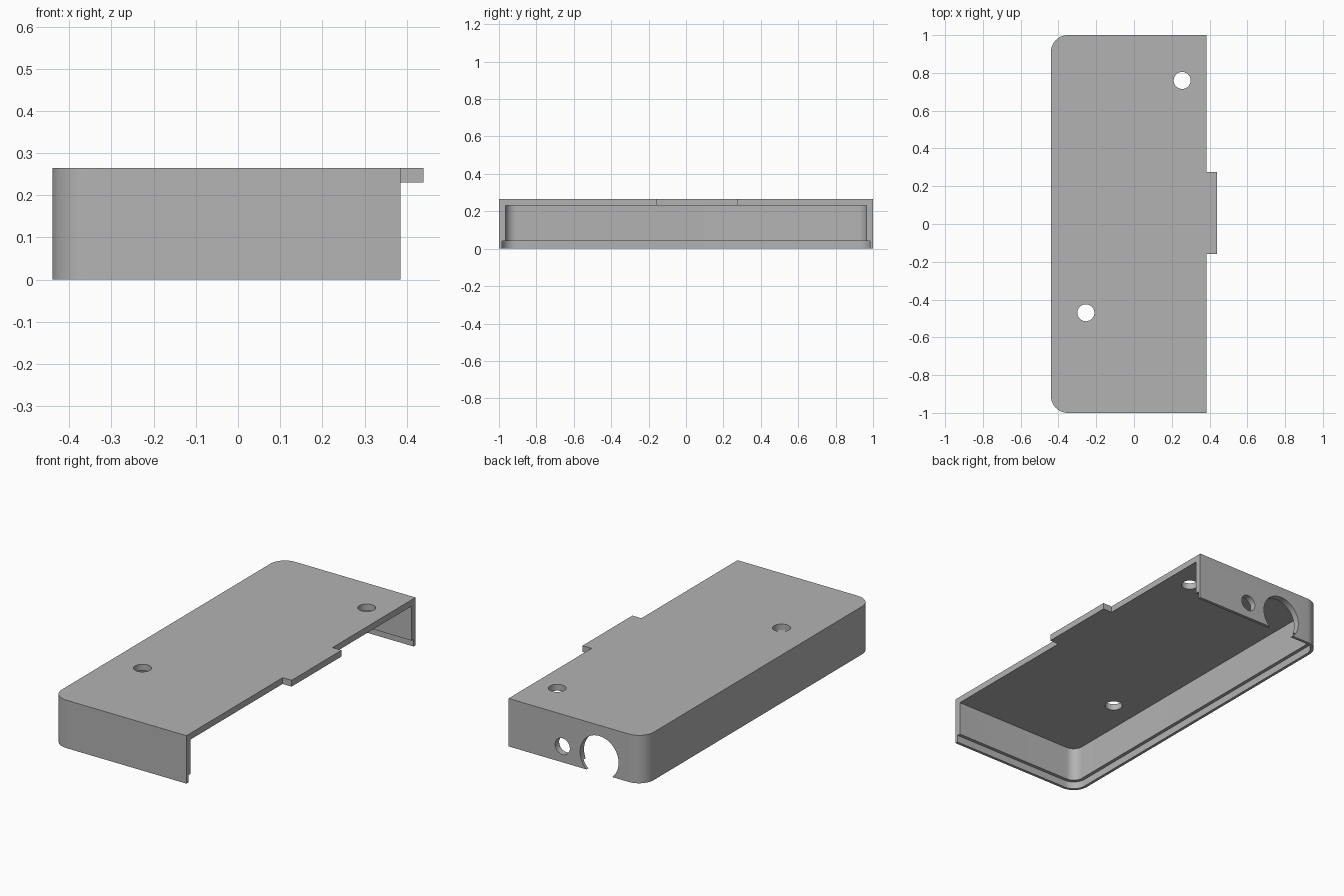
import bpy, bmesh, math
from mathutils import Matrix

if "Cube" in bpy.data.objects:
    bpy.data.objects.remove(bpy.data.objects["Cube"])

LEFT, OPEN_X, HALF_Y, TOP, CEILING = -0.44, 0.385, 1.0, 0.265, 0.23
WALL, RIM, RIM_TOP, RADIUS = 0.035, 0.016, 0.04, 0.09

grey = bpy.data.materials.new("light_grey")
grey.use_nodes = True
colour = (0.45, 0.45, 0.45, 1)
grey.diffuse_color = colour
grey.node_tree.nodes["Principled BSDF"].inputs["Base Color"].default_value = colour


def make_object(name, bm):
    bmesh.ops.recalc_face_normals(bm, faces=bm.faces)
    mesh = bpy.data.meshes.new(name)
    bm.to_mesh(mesh)
    bm.free()
    mesh.materials.append(grey)
    obj = bpy.data.objects.new(name, mesh)
    bpy.context.collection.objects.link(obj)
    return obj


def prism(name, points, z0, z1):
    """Extrude a flat outline from z0 up to z1."""
    bm = bmesh.new()
    face = bm.faces.new([bm.verts.new((x, y, z0)) for x, y in points])
    rise = bmesh.ops.extrude_face_region(bm, geom=[face])["geom"]
    bmesh.ops.translate(bm, vec=(0, 0, z1 - z0),
                        verts=[v for v in rise if isinstance(v, bmesh.types.BMVert)])
    return make_object(name, bm)


def rounded_side(inset, steps=12):
    """Left side of the case, with both corners rounded, from back to front."""
    r = RADIUS - inset
    points = []
    for sign, start in ((1, 90), (-1, 180)):
        for i in range(steps + 1):
            a = math.radians(start + 90 * i / steps)
            points.append((LEFT + RADIUS + r * math.cos(a),
                           sign * (HALF_Y - RADIUS) + r * math.sin(a)))
    return points


def cylinder(name, centre, radius, depth, along_y=False):
    bm = bmesh.new()
    turn = Matrix.Rotation(math.pi / 2, 4, "X") if along_y else Matrix()
    bmesh.ops.create_cone(bm, cap_ends=True, segments=48, radius1=radius,
                          radius2=radius, depth=depth,
                          matrix=Matrix.Translation(centre) @ turn)
    return make_object(name, bm)


# Solid case with the tab on its open side
tab = [(OPEN_X, -0.16), (0.44, -0.16), (0.44, 0.275), (OPEN_X, 0.275)]
case = prism("case_cover", rounded_side(0) + [(OPEN_X, -HALF_Y)] + tab
             + [(OPEN_X, HALF_Y)], 0, TOP)

# Hollow, widened past the open side so that only the tab's top plate remains
inner = HALF_Y - WALL
hollow = rounded_side(WALL) + [(OPEN_X, -inner), (OPEN_X, -1.1), (0.6, -1.1),
                               (0.6, 1.1), (OPEN_X, 1.1), (OPEN_X, inner)]
step = HALF_Y - RIM
cutters = [
    prism("hollow_cutter", hollow, -0.1, CEILING),
    prism("rim_step_cutter", rounded_side(RIM) + [(0.6, -step), (0.6, step)], -0.05, RIM_TOP),
    cylinder("back_screw_hole_cutter", (0.255, 0.76, TOP), 0.045, 0.2),
    cylinder("front_screw_hole_cutter", (-0.255, -0.47, TOP), 0.045, 0.2),
    cylinder("small_port_cutter", (0.055, HALF_Y, 0.088), 0.045, 0.2, True),
    cylinder("large_port_cutter", (-0.17, HALF_Y, 0.088), 0.118, 0.2, True),
]

bpy.context.view_layer.objects.active = case
for cutter in cutters:
    cutter.hide_render = True
    mod = case.modifiers.new(cutter.name, "BOOLEAN")
    mod.operation, mod.solver, mod.object = "DIFFERENCE", "EXACT", cutter
    bpy.ops.object.modifier_apply(modifier=mod.name)
    bpy.data.objects.remove(cutter)

# Smooth the rounded corners and holes, keep the edges sharp
bpy.ops.object.select_all(action="DESELECT")
case.select_set(True)
bpy.ops.object.shade_smooth_by_angle(angle=math.radians(30))
